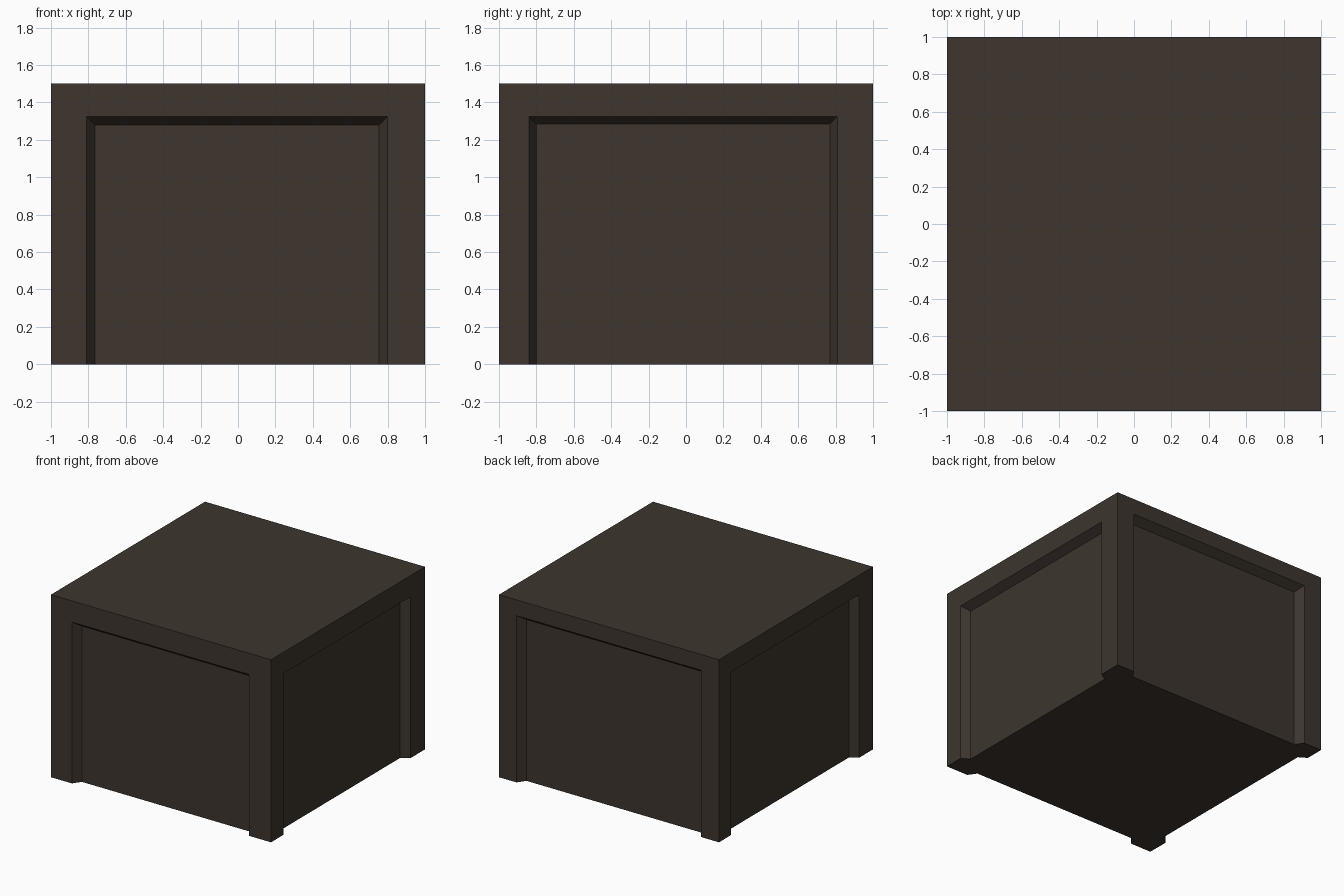
import bpy, bmesh
from mathutils import Vector

if "Cube" in bpy.data.objects:
    bpy.data.objects.remove(bpy.data.objects["Cube"])

HEIGHT, DEPTH = 1.5, 0.065

brown = bpy.data.materials.new("dark brown")
brown.diffuse_color = (0.047, 0.036, 0.028, 1)
brown.use_nodes = True
brown.node_tree.nodes["Principled BSDF"].inputs["Base Color"].default_value = brown.diffuse_color

# Solid block body
bpy.ops.mesh.primitive_cube_add(size=2, location=(0, 0, HEIGHT / 2))
body = bpy.context.object
body.name = "block_body"
body.scale.z = HEIGHT / 2
bpy.ops.object.transform_apply(location=True, scale=True)
body.data.materials.append(brown)


def recess_cutter(name, normal, lo, hi, top, bevel):
    """Tapered cutter: wide outside the face, narrow at the recess floor."""
    n = Vector(normal)
    along = Vector((abs(n.y), abs(n.x), 0))
    bm = bmesh.new()
    rings = []
    for k in (-1, 1):  # one depth outside the face, one depth inside
        p = n * (1 - k * DEPTH)
        b = k * bevel
        corners = ((lo + b, -0.2), (hi - b, -0.2), (hi - b, top - b), (lo + b, top - b))
        rings.append([bm.verts.new(p + along * u + Vector((0, 0, z))) for u, z in corners])
    for ring in rings:
        bm.faces.new(ring)
    for i in range(4):
        j = (i + 1) % 4
        bm.faces.new((rings[0][i], rings[0][j], rings[1][j], rings[1][i]))
    bmesh.ops.recalc_face_normals(bm, faces=bm.faces)
    mesh = bpy.data.meshes.new(name)
    bm.to_mesh(mesh)
    bm.free()
    mesh.materials.append(brown)
    ob = bpy.data.objects.new(name, mesh)
    bpy.context.collection.objects.link(ob)
    ob.hide_render = True
    return ob


# Recessed panels: side, outward normal, opening start, end, top, bevel width
sides = [
    ("front", (0, -1, 0), -0.81, 0.80, 1.325, 0.045),
    ("right", (1, 0, 0), -0.84, 0.81, 1.325, 0.04),
    ("back", (0, 1, 0), -0.835, 0.84, 1.37, 0.045),
    ("left", (-1, 0, 0), -0.82, 0.845, 1.34, 0.04),
]
for side, *spec in sides:
    cutter = recess_cutter(side + "_cutter", *spec)
    mod = body.modifiers.new(side + "_recess", "BOOLEAN")
    mod.operation, mod.solver, mod.object = "DIFFERENCE", "EXACT", cutter
    bpy.context.view_layer.objects.active = body
    bpy.ops.object.modifier_apply(modifier=mod.name)
    bpy.data.objects.remove(cutter)
